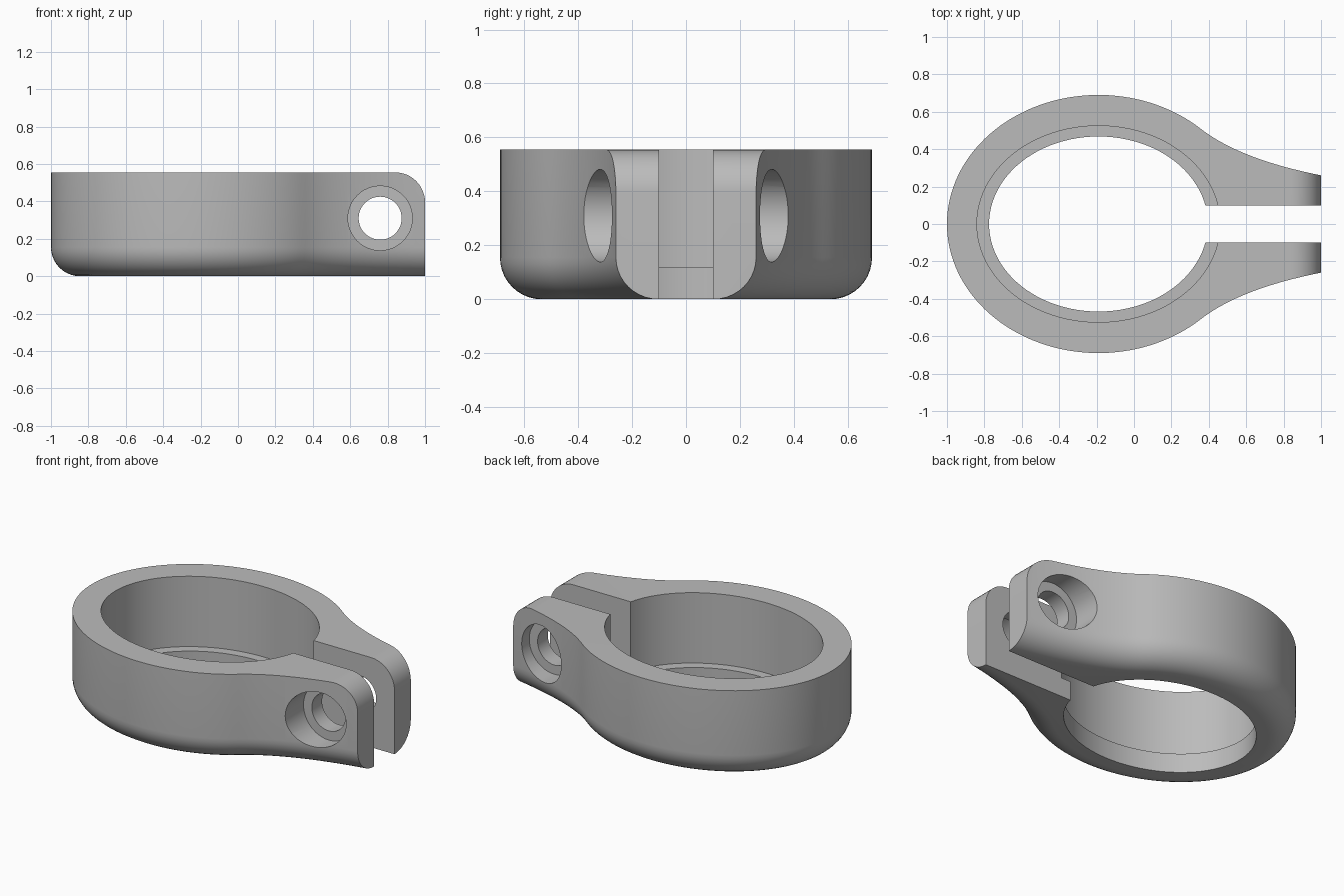
import bpy, bmesh, math
from mathutils import Vector

if "Cube" in bpy.data.objects:
    bpy.data.objects.remove(bpy.data.objects["Cube"])

CX, RX, RY = -0.19, 0.81, 0.69      # centre and radii of the outer oval
H, FILLET = 0.555, 0.155            # height, lower edge rounding
HOLE_X, HOLE_Z = 0.76, 0.31         # clamp screw position


def loft(name, rings):
    """Solid from a stack of closed rings with equal point counts."""
    bm = bmesh.new()
    loops = [[bm.verts.new(p) for p in ring] for ring in rings]
    n = len(loops[0])
    for a, b in zip(loops, loops[1:]):
        for i in range(n):
            j = (i + 1) % n
            bm.faces.new((a[i], a[j], b[j], b[i]))
    bm.faces.new(loops[0][::-1])
    bm.faces.new(loops[-1])
    bmesh.ops.recalc_face_normals(bm, faces=bm.faces)
    mesh = bpy.data.meshes.new(name)
    bm.to_mesh(mesh)
    bm.free()
    obj = bpy.data.objects.new(name, mesh)
    bpy.context.collection.objects.link(obj)
    return obj


def oval(rx, ry, z, n=96):
    return [(CX + rx * math.cos(2 * math.pi * i / n),
             ry * math.sin(2 * math.pi * i / n), z) for i in range(n)]


def disc(r, y, n=48):
    return [(HOLE_X + r * math.cos(2 * math.pi * i / n), y,
             HOLE_Z + r * math.sin(2 * math.pi * i / n)) for i in range(n)]


def rect(x0, x1, y0, y1, z):
    return [(x0, y0, z), (x1, y0, z), (x1, y1, z), (x0, y1, z)]


# Half outline: flared lug curve running tangent into the oval
blend = math.acos((0.36 - CX) / RX)
p0 = Vector((1.0, 0.26))
p2 = Vector((0.36, RY * math.sin(blend)))
p1 = Vector((0.57, 0.345))
half = [Vector((1.1, 0.24))]
for i in range(16):
    t = i / 16
    half.append(p0 * (1 - t) ** 2 + p1 * 2 * t * (1 - t) + p2 * t * t)
for i in range(49):
    a = blend + (math.pi - blend) * i / 48
    half.append(Vector((CX + RX * math.cos(a), RY * math.sin(a))))


def outline(inset, z):
    """Outline moved inwards along its normals, mirrored about y = 0."""
    pts = []
    last = len(half) - 1
    for i, p in enumerate(half):
        d = (half[min(i + 1, last)] - half[max(i - 1, 0)]).normalized()
        if i == last:
            d = Vector((0, -1))
        q = p + Vector((-d.y, d.x)) * inset
        pts.append((q.x, q.y, z))
    return pts + [(x, -y, z) for x, y, z in pts[-2::-1]]


# Clamp body with rounded lower edge
rings = []
for i in range(11):
    a = math.pi / 2 * i / 10
    rings.append(outline(FILLET * (1 - math.sin(a)), FILLET * (1 - math.cos(a))))
rings.append(outline(0, H + 0.1))
body = loft("clamp_collar", rings)

# Envelope trimming the height, lug ends and rounded upper lug corners
R = 0.16
side = [(-1.2, -0.1), (1.0, -0.1)]
side += [(1 - R + R * math.cos(math.pi / 2 * i / 12),
          H - R + R * math.sin(math.pi / 2 * i / 12)) for i in range(13)]
side += [(-1.2, H)]
envelope = loft("envelope", [[(x, y, z) for x, z in side] for y in (-1, 1)])

# Bore, lower lip opening, slit and stepped screw holes
cutters = [
    (envelope, 'INTERSECT'),
    (loft("bore", [oval(0.65, 0.525, z) for z in (0.12, 0.8)]), 'DIFFERENCE'),
    (loft("lip_opening", [oval(0.585, 0.468, z) for z in (-0.2, 0.3)]), 'DIFFERENCE'),
    (loft("slit", [rect(-0.1, 1.3, -0.1, 0.1, z) for z in (-0.2, 0.8)]), 'DIFFERENCE'),
    (loft("screw_hole", [disc(0.115, y) for y in (-0.8, 0.8)]), 'DIFFERENCE'),
]
for s in (-1, 1):
    cutters.append((loft("counterbore", [disc(0.172, s * y) for y in (0.2, 0.8)]),
                    'DIFFERENCE'))

bpy.context.view_layer.objects.active = body
body.select_set(True)
for cutter, operation in cutters:
    mod = body.modifiers.new(cutter.name, 'BOOLEAN')
    mod.operation = operation
    mod.solver = 'EXACT'
    mod.object = cutter
    bpy.ops.object.modifier_apply(modifier=mod.name)
    bpy.data.objects.remove(cutter, do_unlink=True)

# Plain grey finish
grey = bpy.data.materials.new("grey")
grey.diffuse_color = (0.5, 0.5, 0.5, 1)
grey.use_nodes = True
grey.node_tree.nodes["Principled BSDF"].inputs["Base Color"].default_value = grey.diffuse_color
body.data.materials.clear()
body.data.materials.append(grey)
bpy.ops.object.shade_smooth_by_angle(angle=math.radians(30))
